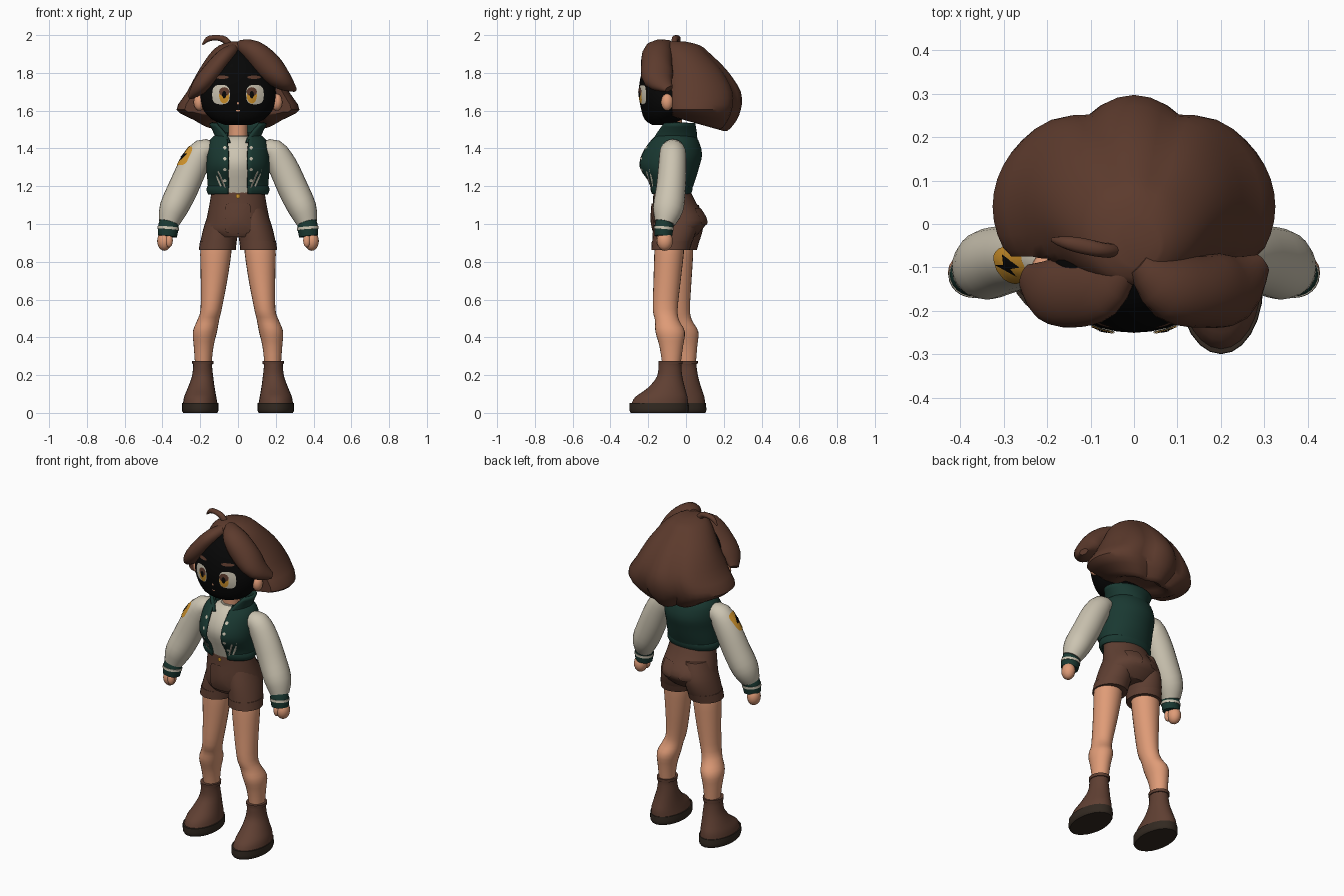
import bpy, bmesh, math
from mathutils import Vector
from mathutils.bvhtree import BVHTree

if "Cube" in bpy.data.objects:
    bpy.data.objects.remove(bpy.data.objects["Cube"])

parts = []


def material(name, r, g, b):
    mat = bpy.data.materials.new(name)
    mat.use_nodes = True
    mat.diffuse_color = (r, g, b, 1)
    shader = mat.node_tree.nodes["Principled BSDF"]
    shader.inputs["Base Color"].default_value = (r, g, b, 1)
    shader.inputs["Roughness"].default_value = 0.8
    return mat


hair = material("hair brown", .108, .043, .026)
leather = material("leather brown", .115, .05, .032)
sole_dark = material("sole dark brown", .032, .022, .015)
skin = material("warm skin", .74, .33, .185)
cream = material("cream cloth", .6, .55, .44)
green = material("dark green cloth", .01, .04, .031)
gold = material("gold", .65, .3, .025)
black = material("black", .002, .002, .002)


def finish(name, bm, mat):
    bmesh.ops.recalc_face_normals(bm, faces=bm.faces)
    mesh = bpy.data.meshes.new(name)
    bm.to_mesh(mesh)
    bm.free()
    mesh.materials.append(mat)
    obj = bpy.data.objects.new(name, mesh)
    bpy.context.collection.objects.link(obj)
    parts.append(obj)
    return obj


def smooth_rows(rows, steps):
    """Catmull-Rom interpolation of every column."""
    out = []
    for i in range(len(rows) - 1):
        a, b, c, d = (rows[max(0, min(len(rows) - 1, i + k))] for k in (-1, 0, 1, 2))
        for s in range(steps):
            t = s / steps
            out.append([q + t * (r - p) / 2 + t * t * (p - 2.5 * q + 2 * r - d_ / 2)
                        + t ** 3 * (1.5 * (q - r) + (d_ - p) / 2)
                        for p, q, r, d_ in zip(a, b, c, d)])
    return out + [list(rows[-1])]


def loft(name, mat, rows, n=24, steps=3, along=False, wave=None, thick=0):
    """Skin rings (x, y, z, rx, ry[, front gap angle]); rings lie flat or follow the path."""
    rows = smooth_rows(rows, steps)
    bm = bmesh.new()
    rings = []
    for i, row in enumerate(rows):
        centre, rx, ry = Vector(row[:3]), row[3], row[4]
        side, back = Vector((1, 0, 0)), Vector((0, 1, 0))
        if along:
            ahead, behind = rows[min(i + 1, len(rows) - 1)], rows[max(i - 1, 0)]
            path = (Vector(ahead[:3]) - Vector(behind[:3])).normalized()
            side = path.cross(back).normalized()
            back = side.cross(path)
        gap = row[5] if len(row) > 5 else 0
        count = n + 1 if gap else n
        ring = []
        for k in range(count):
            a = gap + (math.tau - 2 * gap) * k / n
            f = wave(a, i / (len(rows) - 1)) if wave else 1
            ring.append(bm.verts.new(centre + f * (side * rx * math.sin(a) - back * ry * math.cos(a))))
        rings.append(ring)
    is_open = len(rings[0]) > n
    for low, high in zip(rings, rings[1:]):
        for k in range(n):
            j = (k + 1) % len(low)
            bm.faces.new((low[k], low[j], high[j], high[k]))
    if not is_open:
        bm.faces.new(rings[0])
        bm.faces.new(rings[-1])
    obj = finish(name, bm, mat)
    if thick:
        mod = obj.modifiers.new("thickness", "SOLIDIFY")
        mod.thickness = thick
        mod.offset = 0
    return obj


def ball(name, mat, centre, radii):
    bm = bmesh.new()
    bmesh.ops.create_uvsphere(bm, u_segments=16, v_segments=10, radius=1)
    for v in bm.verts:
        v.co = Vector([c + p * r for c, p, r in zip(centre, v.co, radii)])
    return finish(name, bm, mat)


def plate(name, mat, host, centre, outline, lift=.004, aim=(0, 1, 0)):
    """Thin patch projected on to the host along the aim direction."""
    tree = BVHTree.FromPolygons([v.co for v in host.data.vertices],
                                [p.vertices[:] for p in host.data.polygons])
    aim = Vector(aim).normalized()
    right = aim.cross(Vector((0, 0, 1))).normalized()
    up = right.cross(aim)
    bm = bmesh.new()

    def drop(u, v):
        start = Vector(centre) + right * u + up * v - aim
        hit = tree.ray_cast(start, aim)[0]
        return bm.verts.new((hit or start + aim) - aim * lift)

    mid = drop(0, 0)
    loops = [[drop(u * f, v * f) for u, v in outline] for f in (.35, .7, 1)]
    for k in range(len(outline)):
        j = (k + 1) % len(outline)
        bm.faces.new((mid, loops[0][k], loops[0][j]))
        for a, b in zip(loops, loops[1:]):
            bm.faces.new((a[k], b[k], b[j], a[j]))
    return finish(name, bm, mat)


def oval(rx, rz, n=20, power=1.0):
    def bend(c):
        return math.copysign(abs(c) ** power, c)
    return [(rx * bend(math.cos(math.tau * k / n)), rz * bend(math.sin(math.tau * k / n))) for k in range(n)]


def scallop(a, t):
    """Lobes across the back of the hair, deeper towards the tips."""
    return 1 - .2 * t * (1 - abs(math.cos(4 * a))) * (math.cos(a) < -.7)


# Head and neck
head = loft("head", black, [(0, -.13, 1.525, .07, .05), (0, -.12, 1.555, .14, .1), (0, -.1, 1.62, .192, .14),
                            (0, -.1, 1.7, .2, .15), (0, -.09, 1.8, .175, .145), (0, -.08, 1.88, .12, .11),
                            (0, -.08, 1.93, .04, .04)], n=32)
loft("neck", skin, [(0, -.06, 1.4, .055, .05), (0, -.065, 1.47, .05, .048), (0, -.07, 1.58, .05, .048)])

# Hair back: cut off flat behind the face, lower edge sloping down to the back
hair_back = loft("hair_back", hair, [(.01, -.05, 1.965, .05, .05), (0, -.03, 1.945, .1, .105), (0, -.01, 1.9, .15, .14),
                                     (0, .03, 1.81, .21, .19), (0, .04, 1.7, .27, .25), (0, .04, 1.605, .325, .25),
                                     (0, .05, 1.55, .24, .2), (0, .06, 1.52, .17, .14), (0, .06, 1.56, .1, .08)],
                 n=48, wave=scallop)
for vert in hair_back.data.vertices:
    x, y, z = vert.co
    y = max(y, -.075 - .3 * max(0, z - 1.72))
    vert.co = (x, y, z - 3.5 * max(0, 1.6 - z) * (y - .1))

# Two swept fringe locks and a curl
loft("fringe_left", hair, [(.01, -.09, 1.945, .03, .03), (.08, -.145, 1.915, .06, .075), (.155, -.155, 1.84, .075, .083),
                           (.23, -.145, 1.765, .056, .08), (.295, -.09, 1.715, .015, .025)], along=True)
loft("fringe_right", hair, [(-.01, -.09, 1.935, .025, .025), (-.07, -.145, 1.885, .045, .07),
                            (-.14, -.16, 1.8, .052, .078), (-.2, -.15, 1.73, .045, .072),
                            (-.25, -.12, 1.675, .015, .03)], along=True)
loft("hair_curl", hair, [(-.035, -.06, 1.93, .02, .015), (-.07, -.06, 1.975, .018, .017), (-.12, -.05, 1.986, .014, .018),
                         (-.16, -.042, 1.978, .014, .014), (-.188, -.036, 1.95, .004, .005)], n=12, along=True)

# Torso: shirt, open jacket, collar and hem
loft("shirt", cream, [(0, -.075, 1.14, .13, .09), (0, -.08, 1.22, .135, .11), (0, -.08, 1.31, .14, .135),
                      (0, -.075, 1.38, .135, .125), (0, -.07, 1.44, .1, .09), (0, -.067, 1.465, .055, .055)])
jacket = loft("jacket", green, [(0, -.08, 1.17, .152, .1, .34), (0, -.08, 1.23, .156, .122, .33),
                                (0, -.092, 1.3, .162, .155, .32), (0, -.078, 1.37, .162, .157, .31),
                                (0, -.065, 1.44, .145, .125, .4), (0, -.06, 1.48, .095, .09, .6)],
              n=40, thick=.012)
loft("jacket_hem", green, [(0, -.08, 1.16, .153, .1, .34), (0, -.08, 1.18, .161, .108, .34),
                           (0, -.08, 1.2, .156, .11, .34)], n=40, thick=.012)
loft("collar", green, [(0, -.065, 1.43, .11, .115, .4), (0, -.06, 1.47, .115, .11, .55),
                       (0, -.055, 1.535, .145, .095, .95)], n=32, thick=.018)
loft("shirt_neckline", cream, [(0, -.067, 1.455, .06, .06), (0, -.067, 1.468, .056, .056)], steps=1)

# Shorts
shorts = loft("shorts", leather, [(0, -.077, 1.185, .138, .095), (0, -.06, 1.11, .15, .115),
                                  (0, -.035, 1.02, .167, .145), (0, -.045, .965, .172, .125),
                                  (0, -.055, .93, .12, .1)], n=32)
plate("shorts_fly", leather, shorts, (0, 0, 1.03), oval(.07, .08, power=.3), .008)
plate("shorts_button", gold, shorts, (0, 0, 1.148), oval(.012, .012), .009)

# Paired parts
for s, side in ((1, "left"), (-1, "right")):
    def mirrored(rows, trail=0.0):
        """Flip to this side; the right leg trails further back towards the foot."""
        return [(s * x, y + (trail * (1.8 - z) if s < 0 else 0), z, a, b) for x, y, z, a, b in rows]

    ball(f"ear_{side}", skin, (s * .205, -.1, 1.645), (.03, .032, .045))

    # Eyes, brows
    plate(f"eye_white_{side}", cream, head, (s * .09, 0, 1.685), oval(.047, .052, power=.7))
    plate(f"iris_{side}", gold, head, (s * .073, 0, 1.68), oval(.027, .042), .006)
    plate(f"iris_top_{side}", hair, head, (s * .073, 0, 1.7), oval(.027, .024), .0075)
    plate(f"pupil_{side}", black, head, (s * .073, 0, 1.685), oval(.011, .02), .009)
    plate(f"brow_{side}", hair, head, (s * .085, 0, 1.777), oval(.036, .009))

    # Sleeve, cuff and hand
    sleeve = loft(f"sleeve_{side}", cream, mirrored([
        (.13, -.07, 1.385, .045, .05), (.185, -.07, 1.385, .066, .068), (.235, -.072, 1.31, .077, .074),
        (.29, -.08, 1.19, .08, .078), (.342, -.095, 1.08, .075, .08), (.366, -.112, 1.005, .054, .054)]), along=True)
    loft(f"cuff_{side}", green, mirrored([(.364, -.114, 1.015, .05, .046), (.369, -.117, .98, .055, .05),
                                          (.374, -.12, .935, .05, .046)]), along=True)
    loft(f"cuff_stripe_{side}", cream, mirrored([(.369, -.117, .984, .057, .052), (.37, -.118, .97, .057, .052)]),
         steps=1, along=True)
    ball(f"hand_{side}", skin, (s * .39, -.112, .91), (.038, .042, .052))
    ball(f"thumb_{side}", skin, (s * .365, -.138, .912), (.02, .02, .036))

    # Jacket trim: snaps and pocket welts
    for k in range(4):
        plate(f"snap_{side}_{k}", cream, jacket, (s * .07, 0, 1.23 + .058 * k), oval(.009, .009, 10), .01)
    for k in (0, 1):
        plate(f"pocket_welt_{side}_{k}", cream, jacket, (s * (.085 + .025 * k), 0, 1.232 + .012 * k),
              [(s * u, v) for u, v in ((-.024, -.045), (-.016, -.048), (.024, .045), (.016, .048))], .009)

    # Flared shorts legs with turned hems and back pockets
    loft(f"shorts_leg_{side}", leather, mirrored([
        (.07, -.055, 1.1, .07, .095), (.083, -.055, 1.01, .09, .115), (.097, -.065, .94, .095, .112),
        (.108, -.08, .875, .096, .1)], .04))
    loft(f"shorts_hem_{side}", leather, mirrored([
        (.104, -.073, .91, .097, .108), (.11, -.082, .862, .098, .102)], .04), steps=1)
    plate(f"back_pocket_{side}", leather, shorts, (s * .07, 0, 1.04), oval(.042, .045, power=.3), .008, (0, -1, 0))

    # Leg and boot
    loft(f"leg_{side}", skin, mirrored([
        (.117, -.088, .88, .08, .076), (.118, -.09, .84, .082, .078), (.127, -.1, .7, .07, .072),
        (.142, -.11, .55, .056, .066), (.158, -.1, .49, .058, .064), (.175, -.084, .43, .064, .078),
        (.182, -.078, .35, .052, .062), (.184, -.077, .24, .042, .046)], .052))
    loft(f"boot_{side}", leather, mirrored([
        (.186, -.082, .275, .055, .062), (.187, -.085, .25, .05, .06), (.188, -.087, .19, .057, .068),
        (.195, -.105, .13, .072, .1), (.2, -.13, .085, .085, .138), (.2, -.14, .045, .092, .15)], .052))
    loft(f"boot_rim_{side}", leather, mirrored([(.186, -.082, .258, .056, .064), (.186, -.082, .276, .057, .065)],
                                               .052), steps=1)
    loft(f"sole_{side}", sole_dark, mirrored([(.2, -.142, 0, .09, .15), (.2, -.142, .015, .097, .157),
                                              (.2, -.142, .052, .096, .156)], .052))

# Nose and mouth
plate("nose", skin, head, (0, 0, 1.64), oval(.005, .008, 8), .005)
plate("mouth", skin, head, (0, 0, 1.6), oval(.012, .004, 10), .005)

# Arm badge with a bolt, on the right sleeve left over from the loop
badge_aim = (.85, .3, -.25)
plate("badge", gold, sleeve, (-.228, -.075, 1.345), oval(.046, .056, power=.5), .004, badge_aim)
plate("badge_bolt", black, sleeve, (-.228, -.075, 1.345),
      [(.012, .045), (.008, .01), (.03, .012), (-.012, -.045), (-.006, -.01), (-.03, -.008)], .007, badge_aim)

# Smooth shading with sharp rims
bpy.ops.object.select_all(action="DESELECT")
for obj in parts:
    obj.select_set(True)
bpy.context.view_layer.objects.active = parts[0]
bpy.ops.object.shade_smooth_by_angle(angle=math.radians(40))
